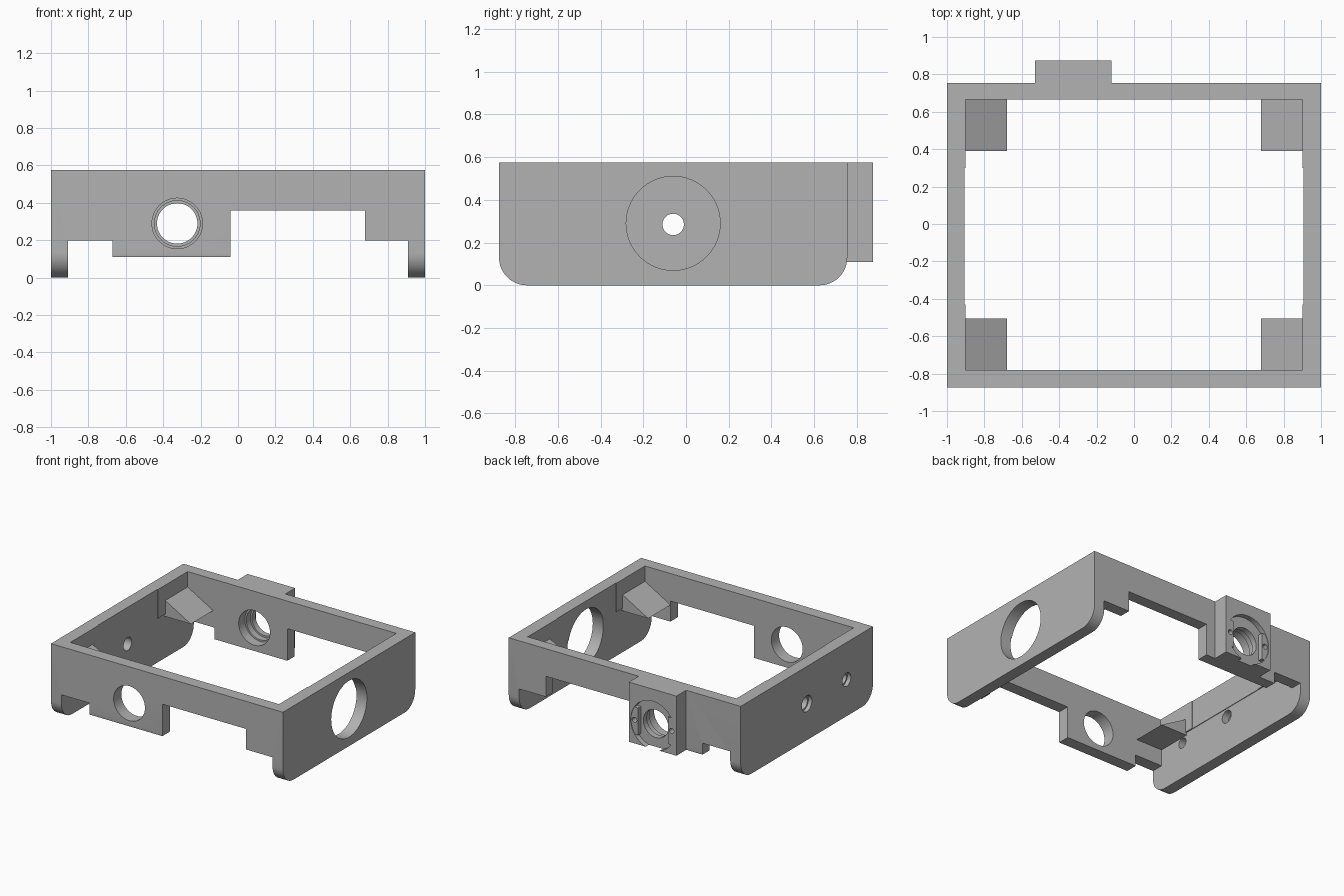
import bpy, bmesh, math
from mathutils import Vector

old = bpy.data.objects.get("Cube")
if old:
    bpy.data.objects.remove(old, do_unlink=True)

grey = bpy.data.materials.new("plain_grey")
grey.use_nodes = True
GREY = (0.45, 0.45, 0.45, 1)
grey.diffuse_color = GREY
grey.node_tree.nodes["Principled BSDF"].inputs["Base Color"].default_value = GREY


def prism(name, profile, axis, lo, hi):
    """Extrude a profile along x (profile is y,z) or along y (profile is x,z)."""
    bm = bmesh.new()
    place = (lambda a, b: (lo, a, b)) if axis == "x" else (lambda a, b: (a, lo, b))
    face = bm.faces.new([bm.verts.new(place(a, b)) for a, b in profile])
    ext = bmesh.ops.extrude_face_region(bm, geom=[face])
    shift = Vector((hi - lo, 0, 0)) if axis == "x" else Vector((0, hi - lo, 0))
    moved = [g for g in ext["geom"] if isinstance(g, bmesh.types.BMVert)]
    bmesh.ops.translate(bm, verts=moved, vec=shift)
    bmesh.ops.recalc_face_normals(bm, faces=bm.faces)
    mesh = bpy.data.meshes.new(name)
    bm.to_mesh(mesh)
    bm.free()
    mesh.materials.append(grey)
    ob = bpy.data.objects.new(name, mesh)
    bpy.context.collection.objects.link(ob)
    return ob


def box(name, x0, x1, y0, y1, z0, z1):
    return prism(name, [(x0, z0), (x1, z0), (x1, z1), (x0, z1)], "y", y0, y1)


def arc(a, b, r, start, end, n):
    return [(a + r * math.cos(math.radians(start + (end - start) * i / n)),
             b + r * math.sin(math.radians(start + (end - start) * i / n)))
            for i in range(n + 1)]


def rod(name, axis, a, b, r, lo, hi):
    return prism(name, arc(a, b, r, 0, 360, 64)[:-1], axis, lo, hi)


def combine(target, tool, operation):
    mod = target.modifiers.new("combine", "BOOLEAN")
    mod.operation = operation
    mod.solver = "EXACT"
    mod.object = tool
    bpy.context.view_layer.objects.active = target
    bpy.ops.object.modifier_apply(modifier=mod.name)
    bpy.data.objects.remove(tool, do_unlink=True)


def cut(tool):
    combine(frame, tool, "DIFFERENCE")


def add(tool):
    combine(frame, tool, "UNION")


FRONT, BACK, TOP, R = -0.875, 0.755, 0.575, 0.13
HX, HZ, CY = -0.325, 0.29, -0.06

# Outer body with rounded lower corners
side = (arc(FRONT + R, R, R, 180, 270, 12) + arc(BACK - R, R, R, 270, 360, 12)
        + [(BACK, TOP), (FRONT, TOP)])
frame = prism("frame", side, "x", -1, 1)

# Open middle, with slightly thinner side walls between and below the corner pads
cut(box("opening", -0.9, 0.9, -0.78, 0.665, -0.1, 0.7))
cut(box("side_relief", -0.905, 0.905, -0.43, 0.3, -0.1, 0.7))
cut(box("lower_relief", -0.91, 0.91, -0.78, 0.665, -0.1, 0.35))

# Stepped lower edge of the front and back walls
steps = [(-0.91, -0.1), (-0.91, 0.2), (-0.67, 0.2), (-0.67, 0.11), (-0.04, 0.11),
         (-0.04, 0.36), (0.68, 0.36), (0.68, 0.2), (0.91, 0.2), (0.91, -0.1)]
cut(prism("stepped_cut", steps, "y", -1, 1))

# Sloped wedges in the four inner corners
for s in (-1, 1):
    wedge = [(s * 0.93, 0.33), (s * 0.68, 0.33), (s * 0.9, 0.455), (s * 0.93, 0.455)]
    for y0, y1 in ((-0.81, -0.505), (0.39, 0.7)):
        add(prism("corner_wedge", wedge, "y", y0, y1))

# Mounting block on the back, with a round recess and two raised lugs
add(box("back_block", HX - 0.205, HX + 0.205, 0.72, 0.875, 0.11, TOP))
cut(rod("round_recess", "y", HX, HZ, 0.19, 0.835, 0.95))
for s in (-1, 1):
    xs = sorted((HX + s * 0.13, HX + s * 0.195))
    add(box("lug", xs[0], xs[1], 0.82, 0.87, HZ - 0.11, HZ + 0.1))
    cut(rod("lug_hole", "y", HX + s * 0.16, HZ, 0.02, 0.79, 0.95))

# Bore through front wall and stepped bore through the back block
cut(rod("front_bore", "y", HX, HZ, 0.135, -1, -0.7))
cut(rod("counterbore", "y", HX, HZ, 0.135, 0.6, 0.74))
cut(rod("middle_bore", "y", HX, HZ, 0.122, 0.6, 0.79))
cut(rod("back_bore", "y", HX, HZ, 0.108, 0.6, 1))

# Large opening on one side, two small counterbored holes on the other
cut(rod("large_hole", "x", CY, HZ, 0.22, 0.8, 1.1))
for y, r in ((CY, 0.05), (-0.55, 0.04)):
    cut(rod("small_hole", "x", y, 0.285, r, -1.1, -0.88))
    cut(rod("small_counterbore", "x", y, 0.285, r + 0.012, -1.1, -0.97))

# Smooth bores and rounded corners, crisp edges elsewhere
bpy.ops.object.select_all(action="DESELECT")
frame.select_set(True)
bpy.context.view_layer.objects.active = frame
bpy.ops.object.shade_smooth_by_angle(angle=math.radians(25))
